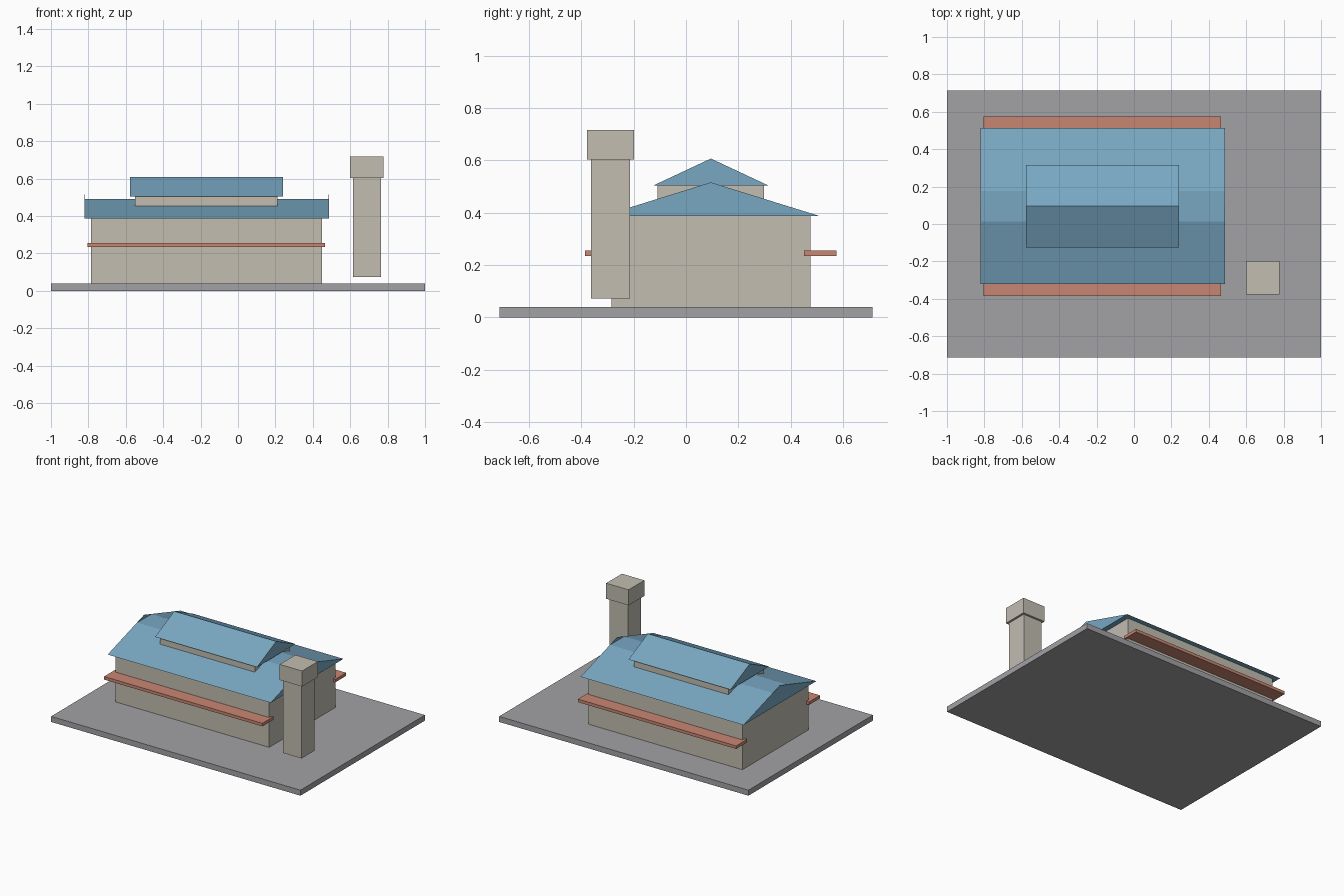
import bpy
import bmesh

cube = bpy.data.objects.get("Cube")
if cube:
    bpy.data.objects.remove(cube, do_unlink=True)


def make_material(name, rgb):
    mat = bpy.data.materials.new(name)
    mat.use_nodes = True
    colour = (*rgb, 1.0)
    mat.diffuse_color = colour
    mat.node_tree.nodes["Principled BSDF"].inputs["Base Color"].default_value = colour
    return mat


PLASTER = make_material("warm_grey_plaster", (0.54, 0.51, 0.44))
BLUE = make_material("blue_roofing", (0.19, 0.39, 0.54))
PAVING = make_material("grey_paving", (0.36, 0.36, 0.38))
CLAY = make_material("terracotta", (0.58, 0.24, 0.17))


def extrude_x(name, profile, x0, x1, mat):
    """Solid made from a closed (y, z) profile swept from x0 to x1."""
    bm = bmesh.new()
    face = bm.faces.new([bm.verts.new((x0, y, z)) for y, z in profile])
    swept = bmesh.ops.extrude_face_region(bm, geom=[face])["geom"]
    moved = [v for v in swept if isinstance(v, bmesh.types.BMVert)]
    bmesh.ops.translate(bm, verts=moved, vec=(x1 - x0, 0, 0))
    bmesh.ops.recalc_face_normals(bm, faces=bm.faces)
    mesh = bpy.data.meshes.new(name)
    bm.to_mesh(mesh)
    bm.free()
    mesh.materials.append(mat)
    obj = bpy.data.objects.new(name, mesh)
    bpy.context.collection.objects.link(obj)
    return obj


def box(name, xs, ys, zs, mat):
    (y0, y1), (z0, z1) = ys, zs
    return extrude_x(name, [(y0, z0), (y1, z0), (y1, z1), (y0, z1)], *xs, mat)


MID = 0.095  # y of the ridge line

# Ground slab
box("ground_slab", (-1, 1), (-0.713, 0.713), (0, 0.04), PAVING)

# Hall walls
box("hall_walls", (-0.785, 0.45), (MID - 0.38, MID + 0.38), (0.04, 0.387), PLASTER)

# Awnings along both long walls
for side, name in ((-1, "front_awning"), (1, "back_awning")):
    ys = sorted((MID + side * 0.355, MID + side * 0.48))
    box(name, (-0.805, 0.465), ys, (0.234, 0.256), CLAY)

# Main roof with a flattened ridge
EAVE, FLAT, PEAK, HALF = 0.387, 0.491, 0.516, 0.417
flat_half = HALF * (PEAK - FLAT) / (PEAK - EAVE)
roof_x = (-0.82, 0.487)
extrude_x("main_roof", [(MID - HALF, EAVE), (MID + HALF, EAVE),
                        (MID + flat_half, FLAT), (MID - flat_half, FLAT)],
          *roof_x, BLUE)

# Thin gable tips standing above the flat ridge
tip = [(MID - flat_half, FLAT), (MID + flat_half, FLAT), (MID, PEAK)]
for name, x in (("right_gable_tip", roof_x[0]), ("left_gable_tip", roof_x[1] - 0.002)):
    extrude_x(name, tip, x, x + 0.002, BLUE)

# Raised roof lantern
box("lantern_walls", (-0.55, 0.21), (MID - 0.203, MID + 0.203), (0.43, 0.504), PLASTER)
extrude_x("lantern_roof", [(MID - 0.22, 0.504), (MID + 0.22, 0.504), (MID, 0.607)],
          -0.578, 0.24, BLUE)

# Tower shaft and cap
TX, TY = 0.689, -0.288
for name, r, zs in (("tower_shaft", 0.075, (0.073, 0.604)),
                    ("tower_cap", 0.09, (0.604, 0.717))):
    box(name, (TX - r, TX + r), (TY - r, TY + r), zs, PLASTER)
